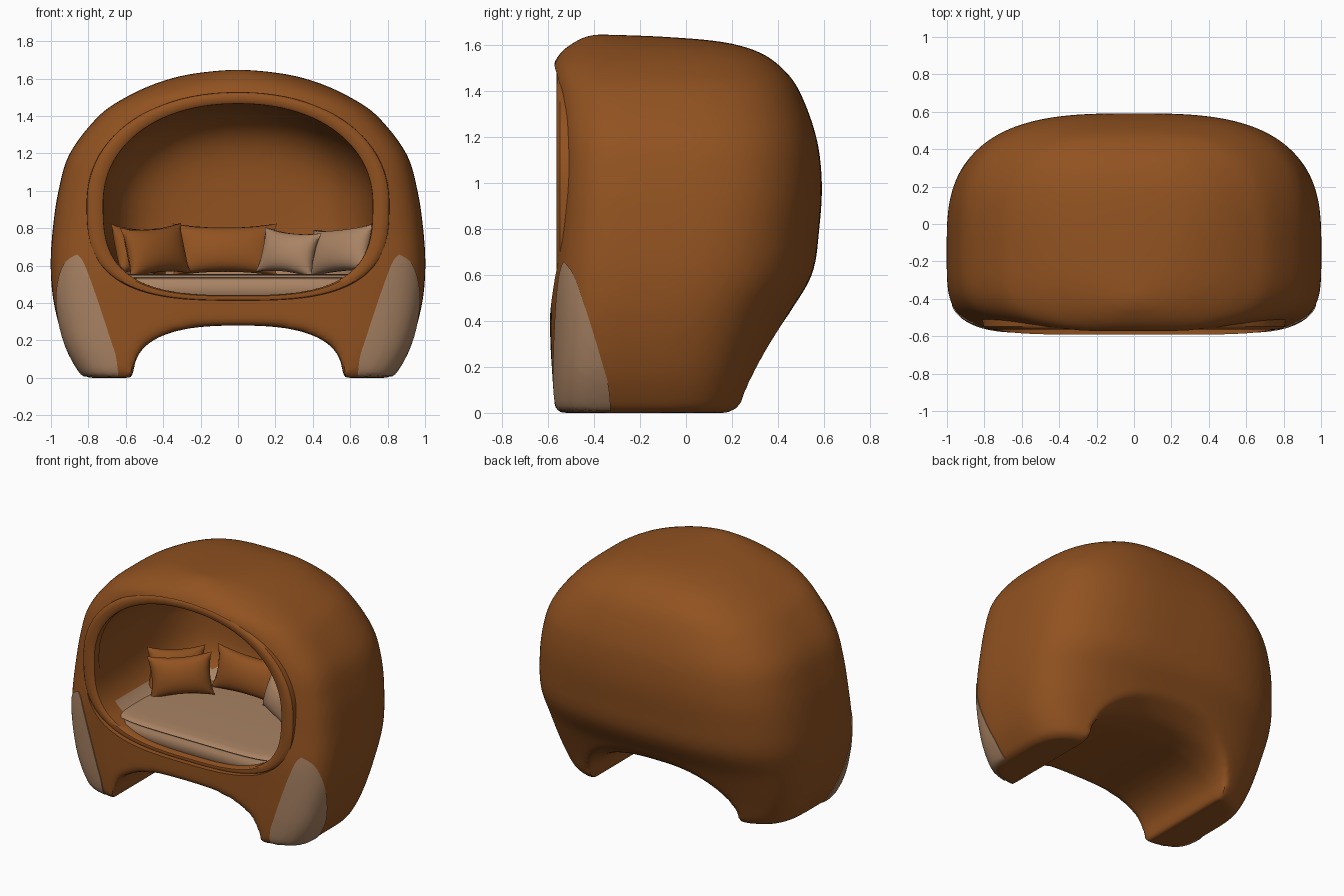
import bpy, bmesh, math
from mathutils import Vector, Matrix

if "Cube" in bpy.data.objects:
    bpy.data.objects.remove(bpy.data.objects["Cube"])


def material(name, rgb):
    m = bpy.data.materials.new(name)
    m.diffuse_color = (*rgb, 1)
    m.use_nodes = True
    m.node_tree.nodes["Principled BSDF"].inputs["Base Color"].default_value = m.diffuse_color
    return m


BROWN = material("rust brown fabric", (0.283, 0.084, 0.0145))
BEIGE = material("warm beige fabric", (0.395, 0.225, 0.126))


def add(name, bm, mat=None):
    bmesh.ops.recalc_face_normals(bm, faces=bm.faces)
    me = bpy.data.meshes.new(name)
    bm.to_mesh(me)
    bm.free()
    ob = bpy.data.objects.new(name, me)
    bpy.context.collection.objects.link(ob)
    if mat:
        me.materials.append(mat)
    return ob


def loft(name, rings, mat=None, caps=True):
    bm = bmesh.new()
    loops = [[bm.verts.new(p) for p in r] for r in rings]
    n = len(loops[0])
    for a, b in zip(loops, loops[1:]):
        for i in range(n):
            bm.faces.new((a[i], a[(i + 1) % n], b[(i + 1) % n], b[i]))
    if caps:
        bm.faces.new(loops[0])
        bm.faces.new(loops[-1])
    return add(name, bm, mat)


def bake(ob):
    dg = bpy.context.evaluated_depsgraph_get()
    me = bpy.data.meshes.new_from_object(ob.evaluated_get(dg))
    ob.modifiers.clear()
    ob.data = me


def boolean(ob, cutter, op):
    mod = ob.modifiers.new("cut", 'BOOLEAN')
    mod.operation, mod.object, mod.solver = op, cutter, 'EXACT'
    bake(ob)
    bpy.data.objects.remove(cutter)


def smooth(ob, angle=40):
    bpy.ops.object.select_all(action='DESELECT')
    ob.select_set(True)
    bpy.context.view_layer.objects.active = ob
    bpy.ops.object.shade_smooth_by_angle(angle=math.radians(angle))


def power(v, p):
    return math.copysign(abs(v) ** (2 / p), v)


def oval(w, neg, pos, p_neg, p_pos, n=96):
    """Two half superellipses joined at their widest line, as 2D points."""
    pts = []
    for i in range(n):
        a = 2 * math.pi * (i + 0.5) / n
        c, s = math.cos(a), math.sin(a)
        p, h = (p_pos, pos) if s > 0 else (p_neg, neg)
        pts.append((w * power(c, p), h * power(s, p)))
    return pts


def spline(rows, steps):
    out = []
    for i in range(len(rows) - 1):
        q = [rows[max(0, min(len(rows) - 1, i + k))] for k in (-1, 0, 1, 2)]
        for s in range(steps):
            t = s / steps
            out.append([0.5 * (2 * b + (c - a) * t + (2 * a - 5 * b + 4 * c - d) * t * t
                               + (3 * b - a - 3 * c + d) * t ** 3) for a, b, c, d in zip(*q)])
    return out + [list(rows[-1])]


# Shell body: height, half width, front, back, squareness of front and back
rows = [(0, .805, -.57, .23, 5, 4), (.03, .845, -.585, .265, 5, 4), (.18, .925, -.59, .325, 5, 3.6),
        (.4, .985, -.592, .43, 4.8, 3.2), (.6, 1.002, -.592, .548, 4.8, 3),
        (.8, .99, -.575, .58, 4.8, 3), (1.0, .96, -.565, .592, 4.8, 3),
        (1.2, .90, -.565, .568, 4.5, 3), (1.4, .745, -.575, .495, 3.8, 3),
        (1.5, .60, -.582, .42, 3.2, 3), (1.57, .45, -.545, .32, 2.6, 3),
        (1.615, .30, -.485, .16, 2.3, 2.6), (1.638, .15, -.44, -.10, 2, 2),
        (1.648, .02, -.41, -.37, 2, 2)]
rings = []
for z, w, f, b, pf, pb in spline(rows, 5):
    mid = f + 0.41 * (b - f)
    rings.append([(x, y + mid, z) for x, y in oval(w, mid - f, b - mid, pf, pb)])
shell = loft("pod_shell", rings, BROWN)

# Arch between the legs, flaring out toward the back
flare = spline([(-1, 1, 1), (.0, 1, 1), (.15, 1.0, 1.02), (.27, 1.03, 1.1),
                (.36, 1.1, 1.27), (.45, 1.2, 1.5)], 4)
boolean(shell, loft("arch_cutter", [[(x, y, z) for x, z in oval(.56 * sx, .5, .28 * sz, 8, 2.6)]
                                    for y, sx, sz in flare]), 'DIFFERENCE')

# Soften all edges
rm = shell.modifiers.new("remesh", 'REMESH')
rm.mode, rm.voxel_size = 'VOXEL', 0.022
sm = shell.modifiers.new("soften", 'SMOOTH')
sm.factor, sm.iterations = 0.5, 8
bake(shell)

# Beige leg panels, lying just proud of the shell
panel_rows = [(-.1, .63, -.32), (.1, .65, -.335), (.2, .68, -.36), (.4, .745, -.42),
              (.58, .81, -.48), (.64, .84, -.515), (.675, .88, -.55)]
for side, label in ((-1, "left"), (1, "right")):
    panel = bpy.data.objects.new(label + "_leg_panel", shell.data.copy())
    bpy.context.collection.objects.link(panel)
    normals = [v.normal.copy() for v in panel.data.vertices]
    for v, n in zip(panel.data.vertices, normals):
        v.co += n * 0.006
        v.co.z = max(v.co.z, 0.008)
    cut = loft("panel_cutter", [[(side * xi, -.7, z), (side * 1.1, -.7, z),
                                 (side * 1.1, yb, z), (side * xi, yb, z)]
                                for z, xi, yb in spline(panel_rows, 4)])
    boolean(panel, cut, 'INTERSECT')
    panel.data.materials.clear()
    panel.data.materials.append(BEIGE)
    smooth(panel)


# Rounded cavity with a stepped recess for the rim
def opening(y, w, top, low):
    return [(x, y, .93 + z) for x, z in oval(w, low, top, 3, 2.15)]


rings = [opening(-.8, .81, .60, .52), opening(-.54, .805, .595, .515),
         opening(-.535, .725, .54, .49)]
for i in range(1, 29):
    u = math.sin(i / 28 * math.pi / 2) * 0.9995
    s = (1 - u ** 4) ** (1 / 4)
    rings.append(opening(-.535 + .99 * u, .725 * s, .54 * s, .49 * s))
boolean(shell, loft("cavity_cutter", rings), 'DIFFERENCE')

# Beige lining low on the cavity wall
shell.data.materials.clear()
shell.data.materials.append(BROWN)
shell.data.materials.append(BEIGE)
for p in shell.data.polygons:
    c = p.center
    inside = p.normal.dot(c - Vector((0, -.05, .93))) < 0 and abs(c.x) < .73 and c.y > -.42
    p.material_index = int(inside and .42 < c.z < .61)
smooth(shell)

# Rim around the opening
rim = [(-.50, .09), (-.548, .088), (-.56, .075), (-.564, .05), (-.562, .015), (-.553, .001), (-.50, 0)]
smooth(loft("opening_rim", [opening(y, .72 + d, .535 + .7 * d, .488 + .35 * d) for y, d in rim],
            BROWN, caps=False))

# Seat cushion with a piped edge
rings = []
for z, inset in ((.42, .02), (.44, 0), (.51, 0), (.522, .014), (.53, .014), (.537, .003),
                 (.546, .012), (.553, .05), (.556, .12)):
    rings.append([(x, y - .1, z) for x, y in oval(.70 - inset, .415 - inset, .45 - inset, 5, 2.5)])
smooth(loft("seat_cushion", rings, BEIGE), 60)


# Pillows: two puffed sheets with pulled-out corners
def pillow(name, w, h, t, loc, turn, lean, roll, mat):
    bm = bmesh.new()
    for side in (-1, 1):
        g = bmesh.ops.create_grid(bm, x_segments=20, y_segments=20, size=1)
        for v in g["verts"]:
            u, k = v.co.x, v.co.y
            puff = (max(0, 1 - u * u) * max(0, 1 - k * k)) ** 0.55
            v.co = Vector((u * w / 2 * (1 - .1 * (1 - k * k) * u * u), side * t / 2 * puff,
                           k * h / 2 * (1 - .16 * (1 - u * u) * k * k)))
    bmesh.ops.remove_doubles(bm, verts=bm.verts, dist=1e-4)
    ob = add(name, bm, mat)
    ob.matrix_world = (Matrix.Translation(loc) @ Matrix.Rotation(math.radians(turn), 4, 'Z')
                       @ Matrix.Rotation(math.radians(-lean), 4, 'X')
                       @ Matrix.Rotation(math.radians(roll), 4, 'Y'))
    smooth(ob, 80)


pillow("middle_pillow", .56, .29, .16, (-.07, .24, .685), 0, 15, 0, BROWN)
pillow("left_front_pillow", .41, .28, .15, (-.44, .0, .68), 36, 14, -4, BROWN)
pillow("left_back_pillow", .38, .28, .14, (-.53, .08, .68), 50, 18, 4, BROWN)
pillow("right_inner_pillow", .34, .25, .14, (.27, .08, .67), -25, 14, 6, BEIGE)
pillow("right_outer_pillow", .42, .27, .15, (.55, .0, .68), -40, 16, -5, BEIGE)
